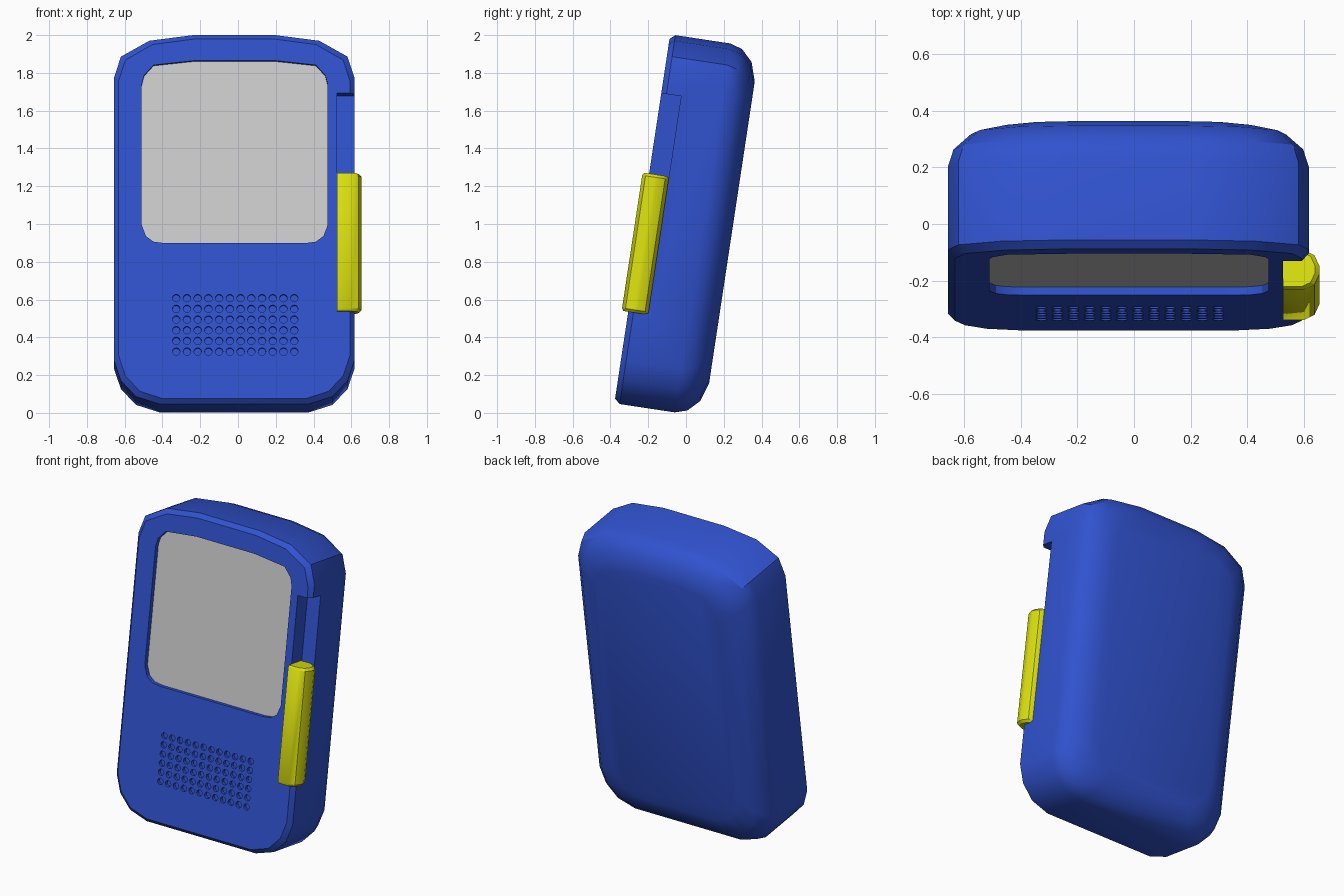
import bpy, bmesh, math
from mathutils import Matrix

if "Cube" in bpy.data.objects:
    bpy.data.objects.remove(bpy.data.objects["Cube"])

# Everything is modelled upright (x, depth, height), then leaned back at the end
LEAN = Matrix.Translation((0, 0, 1)) @ Matrix.Rotation(math.radians(-8.6), 4, 'X')
CX = -0.02


def material(name, rgb):
    m = bpy.data.materials.new(name)
    m.diffuse_color = (*rgb, 1)
    m.use_nodes = True
    m.node_tree.nodes["Principled BSDF"].inputs["Base Color"].default_value = m.diffuse_color
    return m


BLUE = material("blue", (0.03, 0.085, 0.62))
YELLOW = material("yellow", (0.72, 0.76, 0.005))
GREY = material("screen grey", (0.6, 0.6, 0.6))


def make(name, bm, mat):
    bmesh.ops.recalc_face_normals(bm, faces=bm.faces)
    me = bpy.data.meshes.new(name)
    bm.to_mesh(me)
    bm.free()
    me.materials.append(mat)
    ob = bpy.data.objects.new(name, me)
    bpy.context.collection.objects.link(ob)
    return ob


def mirrored(half):
    return half + [(-x, z) for x, z in reversed(half)]


def loft(bm, rings):
    """Skin rings of 3D points and cap both ends."""
    vs = [[bm.verts.new(p) for p in r] for r in rings]
    n = len(vs[0])
    for a, b in zip(vs, vs[1:]):
        for i in range(n):
            j = (i + 1) % n
            bm.faces.new((a[i], a[j], b[j], b[i]))
    bm.faces.new(vs[0])
    bm.faces.new(vs[-1])


def prism(bm, pts, y0, y1):
    loft(bm, [[(x, y, z) for x, z in pts] for y in (y0, y1)])


def activate(ob):
    bpy.ops.object.select_all(action='DESELECT')
    ob.select_set(True)
    bpy.context.view_layer.objects.active = ob


def cut(ob, bm):
    cutter = make("cutter", bm, BLUE)
    cutter.hide_render = True
    mod = ob.modifiers.new("cut", 'BOOLEAN')
    mod.operation = 'DIFFERENCE'
    mod.solver = 'EXACT'
    mod.object = cutter
    activate(ob)
    bpy.ops.object.modifier_apply(modifier="cut")
    bpy.data.objects.remove(cutter)


def finish(ob, angle=30):
    ob.data.transform(LEAN)
    activate(ob)
    bpy.ops.object.shade_smooth_by_angle(angle=math.radians(angle))


# Body: outline lofted through depth, small front bevel, big rounded back
outline = mirrored([(.22, .98), (.45, .95), (.60, .865), (.637, .75),
                    (.637, -.76), (.60, -.87), (.52, -.955), (.395, -.995)])
HW, HH, CZ = .637, .9875, -.0075
rings = []
for y, inset in ((-.233, .025), (-.205, 0), (.09, 0), (.155, .02), (.215, .08), (.247, .18)):
    sx, sz = (HW - inset) / HW, (HH - inset) / HH
    rings.append([(CX + x * sx, y, CZ + (z - CZ) * sz) for x, z in outline])
bm = bmesh.new()
loft(bm, rings)
body = make("body", bm, BLUE)

# Screen recess
screen_pts = [(x - .0175, z) for x, z in mirrored(
    [(.21, .84), (.43, .816), (.48, .76), (.4925, .71),
     (.4925, -.04), (.47, -.10), (.43, -.13), (.37, -.138)])]
bm = bmesh.new()
prism(bm, screen_pts, -.3, -.2)
cut(body, bm)

# Slider slot on the right edge
bm = bmesh.new()
prism(bm, [(.525, .665), (.8, .665), (.8, -.50), (.525, -.50)], -.35, -.127)
cut(body, bm)

# Speaker holes
bm = bmesh.new()
for i in range(12):
    for j in range(6):
        cx, cz = -.327 + i * .0568, -.718 + j * .0572
        prism(bm, [(cx + .02 * math.cos(k * math.pi / 6), cz + .02 * math.sin(k * math.pi / 6))
                   for k in range(12)], -.3, -.212)
cut(body, bm)
finish(body)

# Screen plate
bm = bmesh.new()
prism(bm, screen_pts, -.204, -.199)
finish(make("screen", bm, GREY))

# Slider handle: rounded outer profile with slightly bevelled ends
profile = [(.525, -.268), (.60, -.268), (.637, -.25), (.655, -.21),
           (.655, -.185), (.637, -.145), (.60, -.126), (.525, -.126)]
rings = []
for z, s in ((-.505, .88), (-.49, 1), (.22, 1), (.235, .88)):
    rings.append([(.525 + (x - .525) * s, -.197 + (y + .197) * s, z) for x, y in profile])
bm = bmesh.new()
loft(bm, rings)
finish(make("slider_handle", bm, YELLOW))
